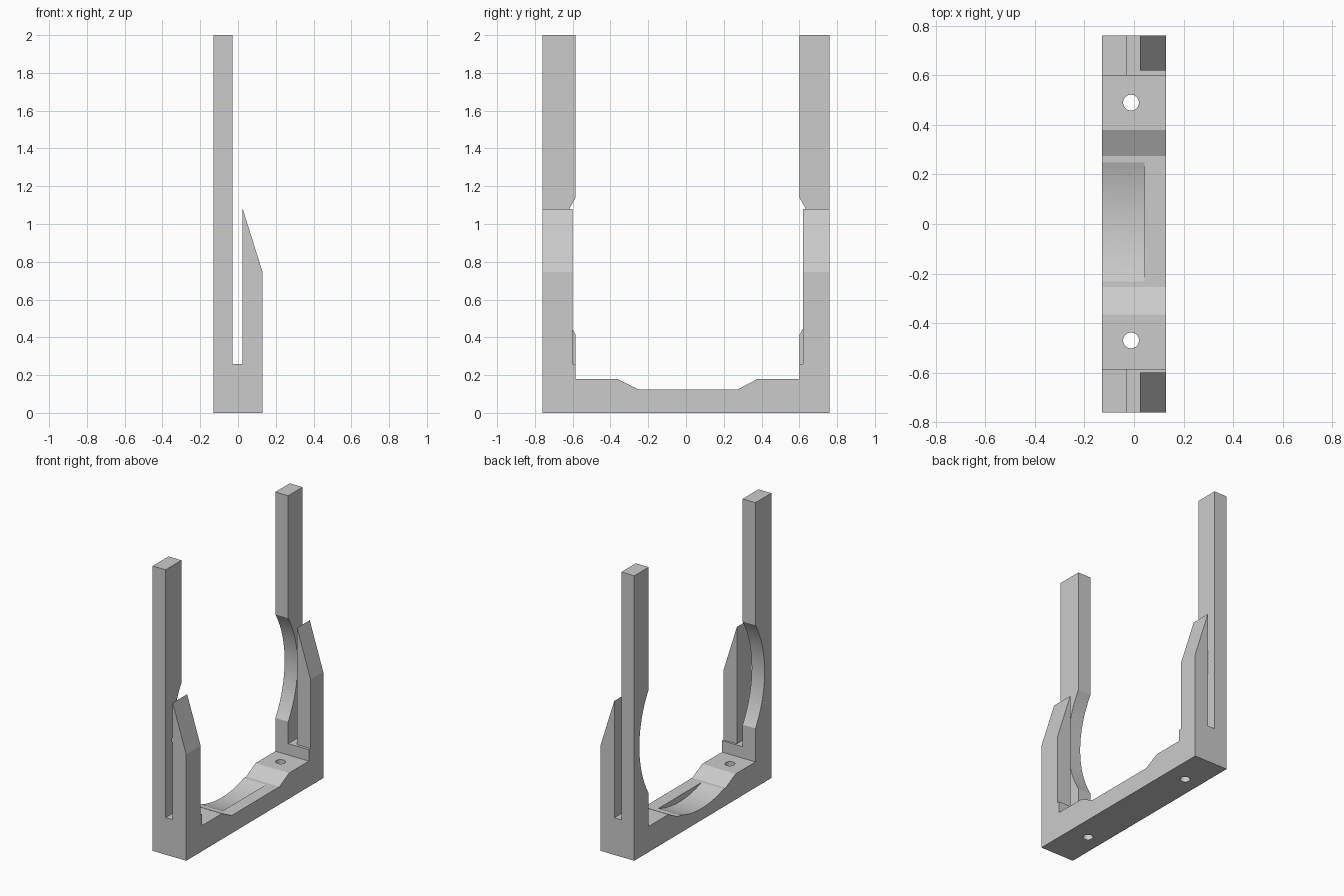
import bpy, bmesh, math
from mathutils import Vector

cube = bpy.data.objects.get("Cube")
if cube:
    bpy.data.objects.remove(cube, do_unlink=True)

grey = bpy.data.materials.new("light grey")
grey.use_nodes = True
grey.diffuse_color = (0.6, 0.6, 0.6, 1)
grey.node_tree.nodes["Principled BSDF"].inputs["Base Color"].default_value = (0.6, 0.6, 0.6, 1)


def prism(name, points, axis, low, high):
    """Extrude a 2D outline along an axis (0 = x, 1 = y, 2 = z)."""
    def place(p):
        c = list(p)
        c.insert(axis, low)
        return c
    bm = bmesh.new()
    face = bm.faces.new([bm.verts.new(place(p)) for p in points])
    res = bmesh.ops.extrude_face_region(bm, geom=[face])
    shift = Vector((0, 0, 0))
    shift[axis] = high - low
    bmesh.ops.translate(bm, vec=shift,
                        verts=[v for v in res["geom"] if isinstance(v, bmesh.types.BMVert)])
    bmesh.ops.recalc_face_normals(bm, faces=bm.faces[:])
    mesh = bpy.data.meshes.new(name)
    bm.to_mesh(mesh)
    bm.free()
    mesh.materials.append(grey)
    obj = bpy.data.objects.new(name, mesh)
    bpy.context.collection.objects.link(obj)
    return obj


def arc(cx, cy, r, steps, first, last):
    return [(cx + r * math.cos(math.tau * i / steps), cy + r * math.sin(math.tau * i / steps))
            for i in range(first, last)]


def rect(a0, a1, b0, b1):
    return [(a0, b0), (a1, b0), (a1, b1), (a0, b1)]


# U-shaped bracket with a shallow dip in the floor
bracket = prism("cradle_bracket", [
    (-0.76, 0), (0.76, 0), (0.76, 2), (0.6, 2), (0.6, 0.18), (0.38, 0.18), (0.275, 0.125),
    (-0.255, 0.125), (-0.365, 0.18), (-0.585, 0.18), (-0.585, 2), (-0.76, 2)], 0, -0.13, 0.13)

CY, CZ, R, N = 0.008, 0.777, 0.695, 96
cutters = [
    # slot between tall and short arms
    prism("slot_cutter", rect(-0.03, 0.025, 0.26, 2.2), 1, -1, 1),
    # sloping tops of the short arms
    prism("slope_cutter", [(0, 1.16), (0.2, 0.522), (0.2, 2.2), (0, 2.2)], 1, -1, 1),
    # short arms are slightly thinner
    prism("shave_cutter", rect(-0.6, 0.62, 0.26, 2.2), 0, 0, 0.2),
    # round seat through the tall arms and floor
    prism("seat_cutter", arc(CY, CZ, R, N, 0, N), 0, -0.2, 0),
    prism("floor_seat_cutter", arc(CY, CZ, R, N, 64, 81), 0, -0.01, 0.042),
]
# screw holes
for y in (-0.47, 0.49):
    cutters.append(prism("hole_cutter", arc(-0.012, y, 0.032, 32, 0, 32), 2, -0.1, 0.4))

bpy.ops.object.select_all(action="DESELECT")
bpy.context.view_layer.objects.active = bracket
bracket.select_set(True)
for cutter in cutters:
    cutter.hide_render = True
    mod = bracket.modifiers.new(cutter.name, "BOOLEAN")
    mod.operation = "DIFFERENCE"
    mod.solver = "EXACT"
    mod.object = cutter
    bpy.ops.object.modifier_apply(modifier=mod.name)
for cutter in cutters:
    bpy.data.objects.remove(cutter, do_unlink=True)

bpy.ops.object.shade_smooth_by_angle(angle=math.radians(15))
